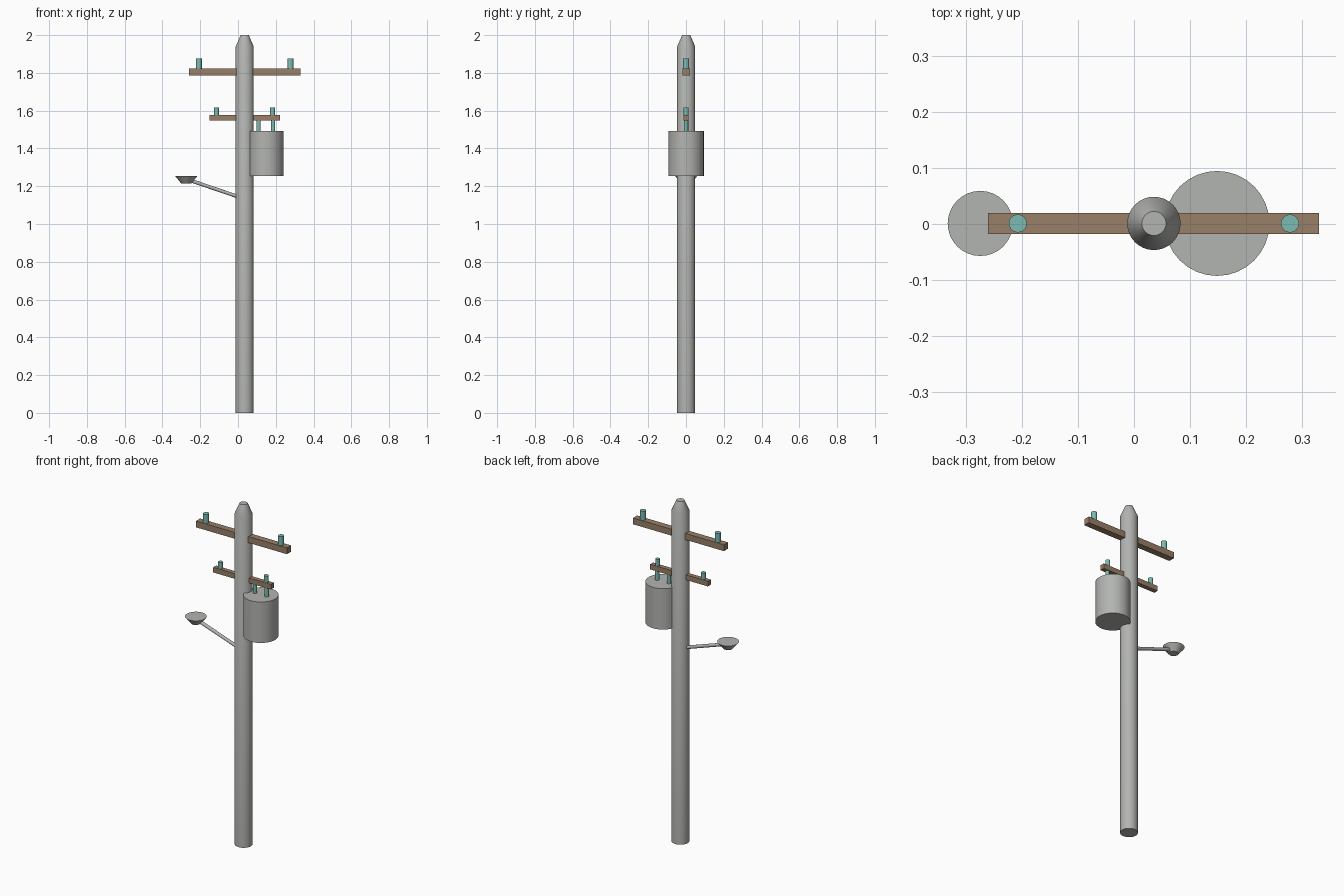
import bpy, math
from mathutils import Vector

if "Cube" in bpy.data.objects:
    bpy.data.objects.remove(bpy.data.objects["Cube"])


def material(name, rgb):
    m = bpy.data.materials.new(name)
    m.diffuse_color = (*rgb, 1)
    m.use_nodes = True
    m.node_tree.nodes["Principled BSDF"].inputs["Base Color"].default_value = m.diffuse_color
    return m


GREY = material("concrete grey", (0.45, 0.46, 0.44))
BROWN = material("wood brown", (0.32, 0.215, 0.14))
TEAL = material("glass teal", (0.20, 0.50, 0.45))
Y = 0.001          # shared centre line
POLE_X = 0.0355


def finish(ob, name, mat, smooth=True):
    ob.name = name
    ob.data.materials.append(mat)
    if smooth:
        bpy.ops.object.shade_smooth_by_angle(angle=math.radians(30))
    return ob


def lathe(name, x, profile, mat, sides=32):
    """Capped turned solid from (radius, z) rings."""
    verts, faces = [], []
    for r, z in profile:
        for i in range(sides):
            a = 2 * math.pi * i / sides
            verts.append((r * math.cos(a), r * math.sin(a), z))
    for k in range(len(profile) - 1):
        for i in range(sides):
            j = (i + 1) % sides
            a, b = k * sides, (k + 1) * sides
            faces.append((a + i, a + j, b + j, b + i))
    faces.append(tuple(reversed(range(sides))))
    faces.append(tuple(range(len(verts) - sides, len(verts))))
    me = bpy.data.meshes.new(name)
    me.from_pydata(verts, [], faces)
    ob = bpy.data.objects.new(name, me)
    bpy.context.collection.objects.link(ob)
    ob.location = (x, Y, 0)
    bpy.ops.object.select_all(action='DESELECT')
    ob.select_set(True)
    bpy.context.view_layer.objects.active = ob
    return finish(ob, name, mat)


def beam(name, x0, x1, z0, z1, depth):
    bpy.ops.mesh.primitive_cube_add(size=1, location=((x0 + x1) / 2, Y, (z0 + z1) / 2))
    ob = bpy.context.object
    ob.scale = (x1 - x0, depth, z1 - z0)
    return finish(ob, name, BROWN, False)


def rod(name, p, q, r, mat):
    p, q = Vector(p), Vector(q)
    bpy.ops.mesh.primitive_cylinder_add(vertices=24, radius=r, depth=(q - p).length,
                                        location=(p + q) / 2)
    ob = bpy.context.object
    ob.rotation_euler = (q - p).to_track_quat('Z', 'Y').to_euler()
    return finish(ob, name, mat)


# Pole with tapered cap
lathe("pole", POLE_X, [(0.0475, 0), (0.0475, 1.94), (0.0215, 2.0)], GREY)

# Crossarms
beam("upper_crossarm", -0.26, 0.33, 1.786, 1.823, 0.038)
beam("lower_crossarm", -0.152, 0.222, 1.548, 1.578, 0.027)

# Insulators on the crossarms and bushings on the transformer
for name, xs, r, z0, z1 in (
        ("upper_insulator", (-0.207, 0.278), 0.016, 1.82, 1.875),
        ("lower_insulator", (-0.114, 0.183), 0.013, 1.575, 1.616),
        ("transformer_bushing", (0.109, 0.186), 0.011, 1.485, 1.547)):
    for x in xs:
        lathe(name, x, [(r, z0), (r, z1)], TEAL, 24)

# Transformer drum
lathe("transformer", 0.148, [(0.0935, 1.253), (0.0935, 1.493)], GREY)

# Street lamp: sloping arm and flared head
rod("lamp_arm", (-0.262, Y, 1.234), (0.02, Y, 1.138), 0.0095, GREY)
lathe("lamp_head", -0.274, [(0.026, 1.214), (0.058, 1.253)], GREY)
